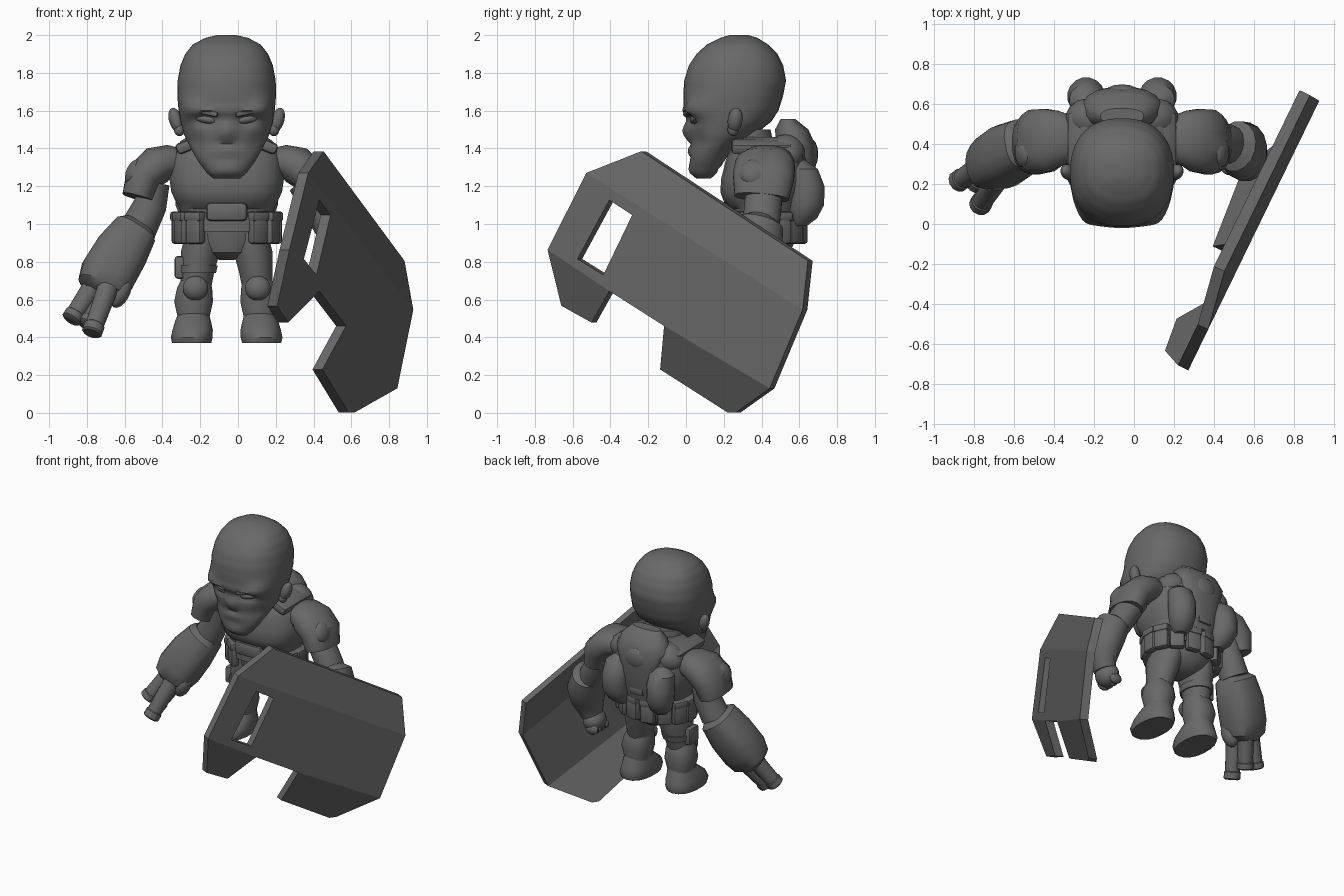
import bpy, bmesh, math
from mathutils import Vector, Matrix

CX = -0.06  # body centre line
grey = bpy.data.materials.new("dark_grey")
grey.diffuse_color = (0.14, 0.14, 0.14, 1)


def finish(name, bm, angle=35):
    me = bpy.data.meshes.new(name)
    bm.to_mesh(me)
    bm.free()
    ob = bpy.data.objects.new(name, me)
    bpy.context.collection.objects.link(ob)
    me.materials.append(grey)
    bpy.ops.object.select_all(action='DESELECT')
    ob.select_set(True)
    bpy.context.view_layer.objects.active = ob
    bpy.ops.object.shade_smooth_by_angle(angle=math.radians(angle))
    return ob


def loft(name, secs, n=16, p=2.0, flat=False, shape=None, angle=35):
    """Skin superellipse sections (x, y, z, half width, half depth)."""
    bm = bmesh.new()
    cs = [Vector(s[:3]) for s in secs]
    rings = []
    for i, s in enumerate(secs):
        t = Vector((0, 0, 1)) if flat else (cs[min(i + 1, len(cs) - 1)] - cs[max(i - 1, 0)]).normalized()
        u = Vector((0, 1, 0)).cross(t).normalized()
        v = t.cross(u)
        ring = []
        for k in range(n):
            a = 2 * math.pi * (k + 0.5) / n
            c, d = math.cos(a), math.sin(a)
            c, d = [math.copysign(abs(q) ** (2 / p), q) for q in (c, d)]
            co = cs[i] + u * c * s[3] + v * d * s[4]
            ring.append(bm.verts.new(shape(co) if shape else co))
        rings.append(ring)
    for r0, r1 in zip(rings, rings[1:]):
        for k in range(n):
            bm.faces.new((r0[k], r0[(k + 1) % n], r1[(k + 1) % n], r1[k]))
    bm.faces.new(rings[0][::-1])
    bm.faces.new(rings[-1])
    bmesh.ops.recalc_face_normals(bm, faces=bm.faces)
    return finish(name, bm, angle)


def place(bm, c, rot):
    m = [Matrix.Rotation(math.radians(a), 4, ax) for a, ax in zip(rot, 'XYZ')]
    bm.transform(Matrix.Translation(c) @ m[2] @ m[1] @ m[0])


def ball(name, c, r, rot=(0, 0, 0)):
    bm = bmesh.new()
    bmesh.ops.create_uvsphere(bm, u_segments=14, v_segments=9, radius=1)
    bm.transform(Matrix.Diagonal((*r, 1)))
    place(bm, c, rot)
    return finish(name, bm)


def box(name, c, size, rot=(0, 0, 0), bevel=0.015):
    bm = bmesh.new()
    bmesh.ops.create_cube(bm, size=1)
    bm.transform(Matrix.Diagonal((*size, 1)))
    bmesh.ops.bevel(bm, geom=bm.edges[:], offset=bevel, segments=2, profile=0.5, affect='EDGES')
    place(bm, c, rot)
    return finish(name, bm)


# Head: profile of (z, front y, back y, half width), then sculpted face bumps
prof = [(1.24, .055, .13, .07), (1.27, .025, .17, .105), (1.33, .02, .2, .15), (1.4, .02, .25, .19),
        (1.47, .015, .36, .225), (1.54, .005, .45, .245), (1.6, -.01, .49, .255), (1.68, -.015, .515, .262),
        (1.76, -.01, .53, .26), (1.84, .015, .515, .245), (1.9, .055, .485, .22), (1.95, .11, .435, .18),
        (1.985, .18, .38, .115), (2.0, .23, .33, .05)]
secs = []
for a, b in zip(prof, prof[1:]):
    for k in range(3):
        z, f, r, w = [a[j] + (b[j] - a[j]) * k / 3 for j in range(4)]
        secs.append((CX, (f + r) / 2, z, w, (r - f) / 2))
secs.append((CX, .28, 2.0, .05, .05))
# (x offset, z, x spread, z spread, push along y)
bumps = [(0, 1.49, .03, .045, -.055), (0, 1.6, .1, .02, -.01), (0, 1.425, .1, .012, .012),
         (0, 1.29, .06, .03, -.01), (0, 1.385, .07, .02, -.014), (0, 1.345, .06, .01, .01)]
for s in (-1, 1):
    bumps += [(s * .11, 1.55, .055, .025, .04), (s * .12, 1.605, .06, .018, -.012),
              (s * .2, 1.61, .06, .05, -.045), (s * .17, 1.43, .05, .05, .02)]


def face(co):
    if co.y < .18:
        co.y += sum(d * math.exp(-((co.x - CX - x) / sx) ** 2 - ((co.z - z) / sz) ** 2)
                    for x, z, sx, sz, d in bumps)
    return co


loft("head", secs, 48, 2.3, True, face, 60)
for s in (-1, 1):
    ball("eye", (CX + s * .11, .047, 1.555), (.06, .025, .022), (0, -s * 10, s * 12))
    box("brow", (CX + s * .12, .024, 1.595), (.16, .05, .03), (0, -s * 12, s * 13), .013)
    ball("ear", (CX + s * .27, .26, 1.55), (.035, .04, .068), (-12, s * 14, -s * 15))
    ball("ear_lobe", (CX + s * .25, .25, 1.5), (.03, .03, .035))

# Torso, neck and collar
loft("neck", [(CX, .36, 1.3, .15, .13), (CX, .33, 1.5, .14, .12)], flat=True)
loft("torso", [(CX, .42, .98, .24, .17), (CX, .42, 1.08, .25, .18), (CX, .41, 1.115, .27, .21),
               (CX, .41, 1.17, .295, .23), (CX, .42, 1.24, .305, .235), (CX, .43, 1.34, .3, .22),
               (CX, .44, 1.41, .27, .2), (CX, .45, 1.46, .19, .15)], 24, 2.7, True)
for s in (-1, 1):
    box("shoulder_strap", (CX + s * .22, .4, 1.41), (.1, .32, .06), (0, s * 22, 0), .02)
    loft("back_pod", [(CX + s * .16, .6, .99, .04, .04), (CX + s * .17, .62, 1.03, .075, .075),
                      (CX + s * .18, .64, 1.1, .093, .093), (CX + s * .18, .64, 1.2, .095, .095),
                      (CX + s * .18, .62, 1.29, .085, .08), (CX + s * .17, .59, 1.34, .04, .04)], flat=True)
    ball("shoulder_blade", (CX + s * .17, .53, 1.38), (.12, .1, .09), (0, s * 25, 0))
loft("back_pack", [(CX, .58, 1.06, .12, .07), (CX, .59, 1.15, .14, .08), (CX, .6, 1.32, .16, .09),
                   (CX, .58, 1.42, .2, .105), (CX, .56, 1.5, .17, .09), (CX, .54, 1.555, .11, .04)],
     16, 2.4, True)
ball("back_boss", (CX, .66, 1.37), (.09, .04, .08))
box("back_clip", (CX, .645, 1.13), (.11, .05, .06))

# Belt with pouches
loft("belt", [(CX, .42, .96, .265, .19), (CX, .42, 1.06, .265, .19)], 24, 2.4, True)
box("buckle", (CX, .215, 1.065), (.22, .05, .1), bevel=.025)
for k in range(1, 13):
    a = math.radians(-90 + (k + .5) * 360 / 14)
    c = (CX + .265 * math.cos(a), .42 + .195 * math.sin(a), .97)
    box("belt_pouch", c, (.055, .1, .15), (0, 0, math.degrees(a)), .016)
    box("pouch_flap", (c[0], c[1], 1.04), (.068, .108, .05), (0, 0, math.degrees(a)), .012)

# Hips and legs
loft("hips", [(CX, .41, .81, .04, .08), (CX, .41, .85, .14, .14), (CX, .42, .92, .22, .165),
              (CX, .42, 1.0, .24, .17)], 20, 2.2, True)
for s in (-1, 1):
    loft("thigh", [(CX + s * .12, .41, .95, .1, .145), (CX + s * .14, .4, .85, .105, .14),
                   (CX + s * .155, .39, .74, .09, .11), (CX + s * .165, .38, .64, .08, .09)], flat=True)
    loft("shin_guard", [(CX + s * .165, .38, .7, .08, .09), (CX + s * .17, .385, .66, .095, .1),
                        (CX + s * .175, .39, .59, .105, .11), (CX + s * .175, .39, .5, .085, .09),
                        (CX + s * .175, .39, .44, .08, .09)], 14, 2.4, True)
    ball("knee_pad", (CX + s * .165, .29, .66), (.07, .05, .065))
    loft("boot", [(CX + s * .185, .34, .37, .105, .17), (CX + s * .185, .34, .4, .112, .18),
                  (CX + s * .18, .345, .44, .108, .165), (CX + s * .178, .37, .49, .095, .125),
                  (CX + s * .175, .39, .53, .08, .09)], 18, 2.3, True)
loft("thigh_strap", [(CX - .155, .39, .74, .1, .12), (CX - .15, .395, .78, .105, .128)], flat=True)
box("thigh_pouch", (CX - .25, .38, .77), (.05, .11, .12))

# Shoulders
for s in (-1, 1):
    loft("shoulder_pad", [(CX + s * .24, .43, 1.32, .08, .11), (CX + s * .31, .43, 1.33, .09, .14),
                          (CX + s * .37, .42, 1.31, .105, .16), (CX + s * .44, .41, 1.25, .1, .165),
                          (CX + s * .47, .4, 1.14, .085, .145)], 16, 2.3)
    ball("shoulder_boss", (CX + s * .49, .36, 1.27), (.045, .08, .075), (0, -s * 20, 0))

# Right arm with heavy gauntlet and three barrels
loft("right_arm", [(-.44, .42, 1.22, .08, .1), (-.465, .42, 1.1, .09, .1), (-.53, .41, .97, .1, .1)])
loft("gauntlet", [(-.53, .41, .99, .09, .09), (-.545, .4, .965, .12, .13), (-.62, .36, .85, .145, .145),
                  (-.69, .31, .73, .15, .14), (-.725, .285, .66, .13, .12), (-.74, .27, .63, .08, .08)], 16, 2.7)
ball("thumb", (-.62, .25, .64), (.05, .06, .09), (0, 25, 0))
for a, b in (((-.76, .3, .68), (-.885, .21, .49)), ((-.69, .22, .66), (-.775, .09, .42)),
             ((-.7, .32, .65), (-.8, .2, .46))):
    a, b = Vector(a), Vector(b)
    loft("barrel", [(*a.lerp(b, t), r, r) for t, r in
                    ((0, .058), (.6, .052), (.8, .05), (.82, .056), (.97, .056), (1, .045))], 12)

# Left arm hanging behind the shield
loft("left_upper_arm", [(.34, .42, 1.22, .08, .1), (.41, .41, 1.12, .09, .1), (.47, .4, 1.02, .09, .1),
                        (.51, .39, .94, .08, .09)])
loft("left_forearm", [(.49, .4, 1.03, .06, .07), (.51, .39, 1.0, .11, .13), (.55, .365, .9, .12, .15),
                      (.56, .34, .8, .11, .13), (.545, .33, .72, .085, .095), (.53, .33, .67, .07, .08)])
ball("left_fist", (.51, .33, .64), (.075, .09, .08))
for k in range(4):
    ball("finger", (.49, .27 + .04 * k, .6), (.05, .027, .04))

# Shield: bent panel with a window and a notch; entries are (y, z, inward bend)
pts = dict(A=(-.733, .863, 0), B=(.443, .13, 0), C=(-.528, 1.27, 0), D=(.617, .546, 0),
           E=(-.237, 1.385, .06), F=(.645, .805, .06), G=(-.66, .567, .1), H=(-.5, .478, .12),
           n=(-.406, .645, 0), m=(-.116, .46, 0), K=(-.137, .23, .115), I=(.222, .001, .15),
           J=(.262, .001, .14), w=(-.406, 1.127, 0), x=(-.285, 1.047, 0), y=(-.438, .73, 0), z=(-.575, .815, 0))
inward = Vector((-.9, .437, 0)) * .058
bm = bmesh.new()
outer = {k: bm.verts.new((.272 + .486 * (y + .733) - d, y, z)) for k, (y, z, d) in pts.items()}
inner = {k: bm.verts.new(v.co + inward) for k, v in outer.items()}
for loop in ("ACwz", "CDxw", "DBmyx", "mny", "nAzy", "CEFD", "AnHG", "mBJIK"):
    bm.faces.new([outer[c] for c in loop])
    bm.faces.new([inner[c] for c in loop[::-1]])
for rim in ("CEFDBJIKmnHGAC", "wxyzw"):
    for a, b in zip(rim, rim[1:]):
        bm.faces.new((outer[a], outer[b], inner[b], inner[a]))
bmesh.ops.recalc_face_normals(bm, faces=bm.faces)
finish("shield", bm, 3)
